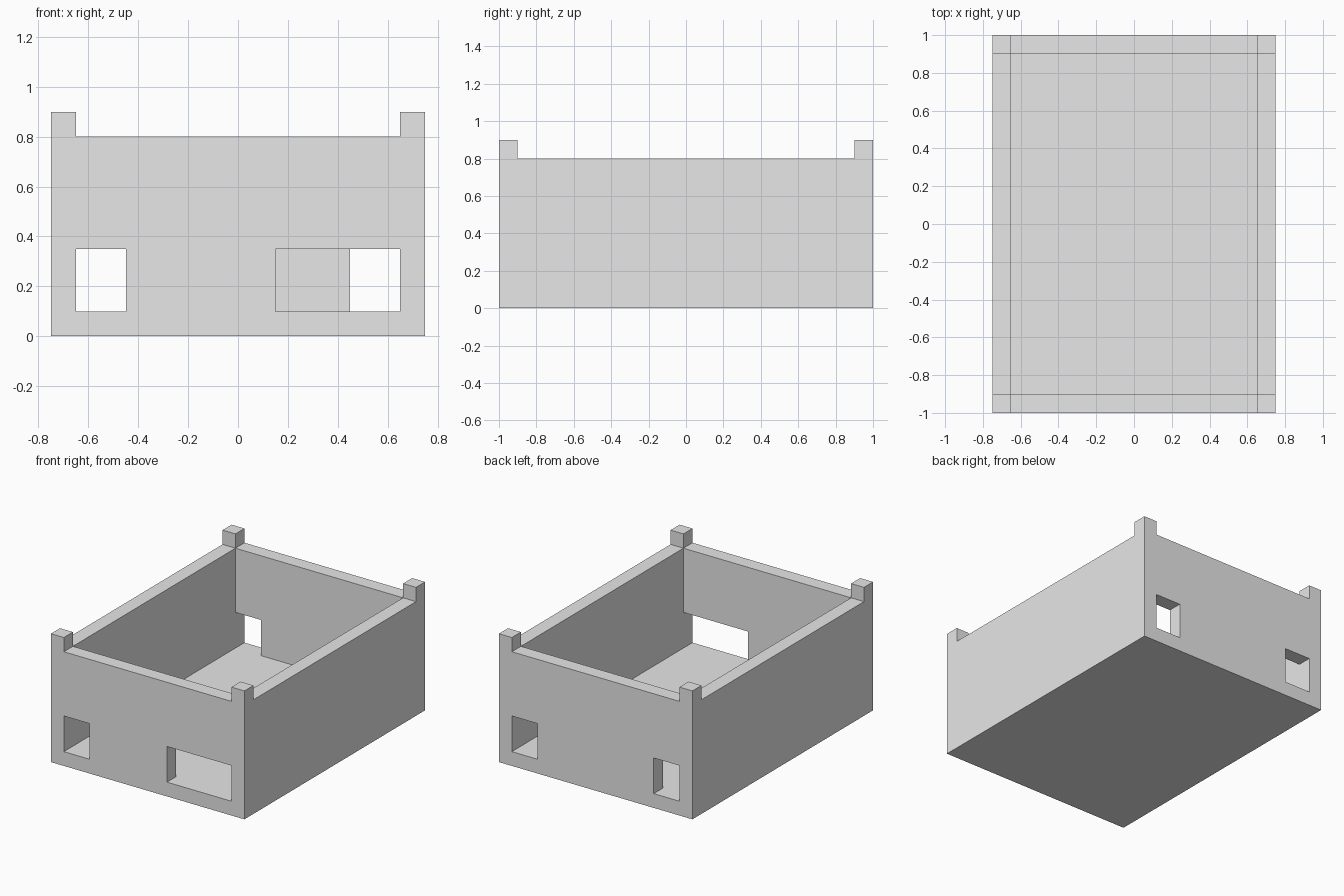
import bpy, bmesh
from mathutils import Matrix, Vector

default = bpy.data.objects.get("Cube")
if default:
    bpy.data.objects.remove(default, do_unlink=True)

HALF_W, HALF_L = 0.75, 1.0      # outer half width and half length
WALL = 0.1                      # thickness of walls, floor and corner posts
RIM, TOP = 0.8, 0.9             # wall rim and post top heights
SILL, LINTEL = WALL, 0.35       # opening heights
IN_W, IN_L = HALF_W - WALL, HALF_L - WALL
OVER = 0.2                      # cutter overshoot

grey = bpy.data.materials.new("light_grey")
grey.use_nodes = True
colour = (0.8, 0.8, 0.8, 1)
grey.diffuse_color = colour
grey.node_tree.nodes["Principled BSDF"].inputs["Base Color"].default_value = colour


def box(name, low, high):
    """Box between two opposite corners."""
    low, high = Vector(low), Vector(high)
    bm = bmesh.new()
    bmesh.ops.create_cube(bm, size=1, matrix=Matrix.Translation((low + high) / 2)
                          @ Matrix.Diagonal((*(high - low), 1)))
    mesh = bpy.data.meshes.new(name)
    bm.to_mesh(mesh)
    bm.free()
    mesh.materials.append(grey)
    obj = bpy.data.objects.new(name, mesh)
    bpy.context.collection.objects.link(obj)
    return obj


# Solid block that the open box is cut from
shell = box("open_box_with_corner_posts", (-HALF_W, -HALF_L, 0), (HALF_W, HALF_L, TOP))

cutters = [
    # Interior, then the two rim notches that leave the corner posts standing
    box("interior_cutter", (-IN_W, -IN_L, WALL), (IN_W, IN_L, TOP + OVER)),
    box("end_rim_cutter", (-IN_W, -HALF_L - OVER, RIM), (IN_W, HALF_L + OVER, TOP + OVER)),
    box("side_rim_cutter", (-HALF_W - OVER, -IN_L, RIM), (HALF_W + OVER, IN_L, TOP + OVER)),
]

# Wall openings: name, side (-1 front, 1 back), x range
for name, side, x0, x1 in (("front_right_opening", -1, -IN_W, -0.45),
                           ("front_left_opening", -1, 0.15, IN_W),
                           ("back_right_opening", 1, -IN_W, -0.45),
                           ("back_left_opening", 1, 0.45, IN_W)):
    y0, y1 = sorted((side * (IN_L - OVER), side * (HALF_L + OVER)))
    cutters.append(box(name + "_cutter", (x0, y0, SILL), (x1, y1, LINTEL)))

for cutter in cutters:
    mod = shell.modifiers.new(cutter.name, 'BOOLEAN')
    mod.operation = 'DIFFERENCE'
    mod.solver = 'EXACT'
    mod.object = cutter

# Bake the cuts and remove the cutters
bpy.context.view_layer.update()
evaluated = shell.evaluated_get(bpy.context.evaluated_depsgraph_get())
result = bpy.data.meshes.new_from_object(evaluated)
shell.modifiers.clear()
shell.data = result
for cutter in cutters:
    bpy.data.objects.remove(cutter, do_unlink=True)
